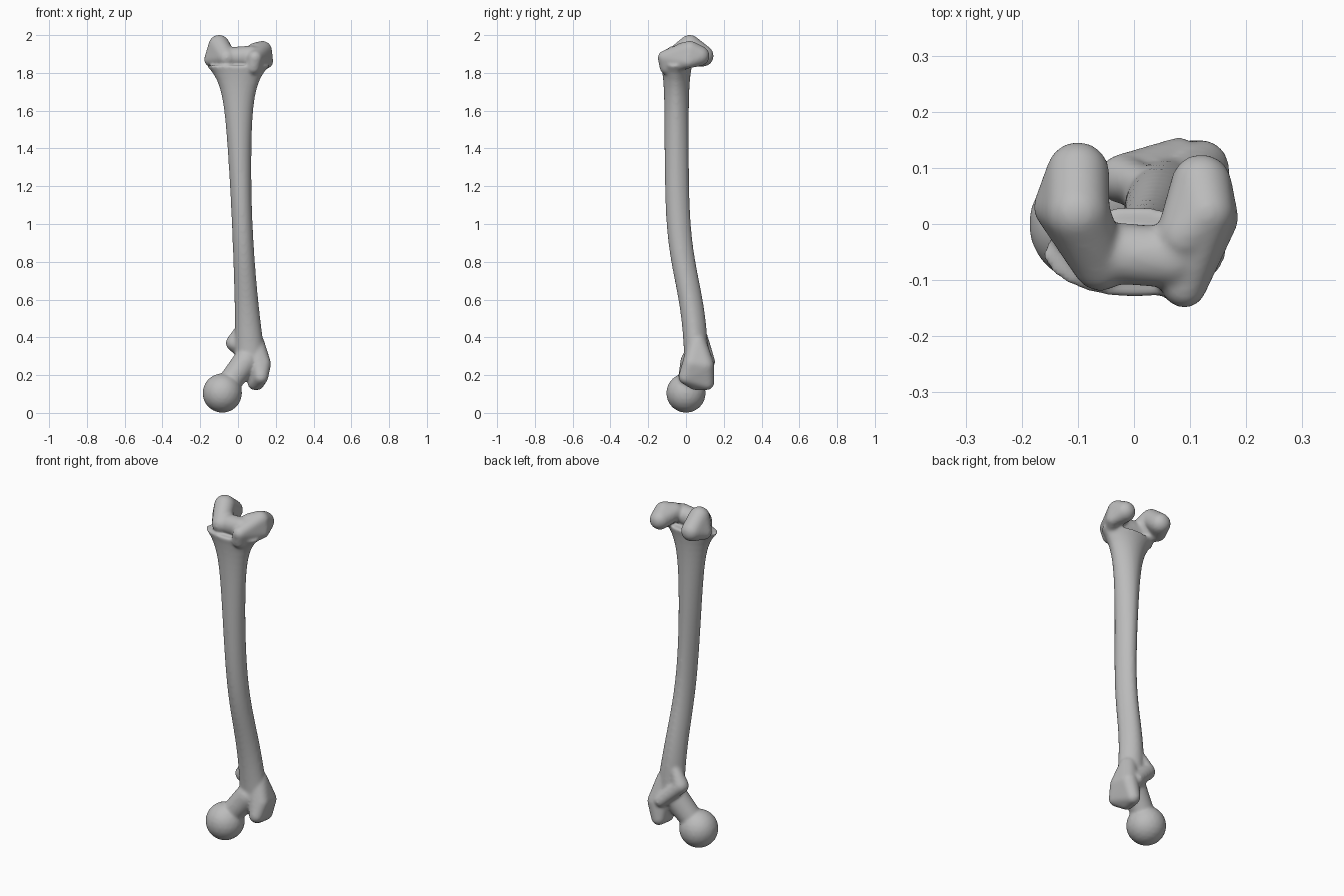
import bpy, bmesh, math
from mathutils import Matrix

default_cube = bpy.data.objects.get("Cube")
if default_cube:
    bpy.data.objects.remove(default_cube, do_unlink=True)

bone_grey = bpy.data.materials.new("bone_grey")
bone_grey.use_nodes = True
grey = 0.5
bone_grey.diffuse_color = (grey, grey, grey, 1)
shader = bone_grey.node_tree.nodes["Principled BSDF"]
shader.inputs["Base Color"].default_value = bone_grey.diffuse_color

bone_mesh = bpy.data.meshes.new("thigh_bone")
bone_mesh.materials.append(bone_grey)
bone = bpy.data.objects.new("thigh_bone", bone_mesh)
bpy.context.collection.objects.link(bone)


def add_to_bone(part):
    """Append one closed part to the bone mesh."""
    part_mesh = bpy.data.meshes.new("part")
    part.to_mesh(part_mesh)
    part.free()
    whole = bmesh.new()
    whole.from_mesh(bone_mesh)
    whole.from_mesh(part_mesh)
    whole.to_mesh(bone_mesh)
    whole.free()
    bpy.data.meshes.remove(part_mesh)


def add_lobe(*balls):
    """Add a closed skin stretched round a set of balls (x, y, z, radius)."""
    part = bmesh.new()
    for x, y, z, radius in balls:
        bmesh.ops.create_icosphere(part, subdivisions=3, radius=radius,
                                   matrix=Matrix.Translation((x, y, z)))
    hull = bmesh.ops.convex_hull(part, input=part.verts)
    inner = {item for item in hull["geom_interior"] + hull["geom_unused"]
             if isinstance(item, bmesh.types.BMVert)}
    bmesh.ops.delete(part, geom=list(inner), context="VERTS")
    add_to_bone(part)


def shaft_section(z):
    """Centre and half sizes of the bowed shaft at a given height."""
    flare = math.exp((z - 1.83) / 0.08)
    centre_x = 0.09 * (1 - z / 2) ** 2
    centre_y = 0.11 / (1 + math.exp((z - 0.7) / 0.14)) - 0.05
    half_width = 0.055 + 0.05 * (z - 1) ** 2 + 0.07 * flare
    half_depth = 0.064 + 0.016 * flare
    return centre_x, centre_y, half_width, half_depth


def add_shaft(bottom, top, levels, sides):
    """Loft the shaft sections, with a soft ridge along the back."""
    part = bmesh.new()
    rings = []
    for level in range(levels + 1):
        z = bottom + (top - bottom) * level / levels
        centre_x, centre_y, half_width, half_depth = shaft_section(z)
        ring = []
        for side in range(sides):
            angle = math.tau * side / sides
            across, back = math.cos(angle), math.sin(angle)
            pinch = 1 - max(back, 0) / 8
            ring.append(part.verts.new((centre_x + half_width * across * pinch,
                                        centre_y + half_depth * back, z)))
        rings.append(ring)
    for lower, upper in zip(rings, rings[1:]):
        for side in range(sides):
            following = (side + 1) % sides
            part.faces.new((lower[side], lower[following],
                            upper[following], upper[side]))
    part.faces.new(reversed(rings[0]))
    part.faces.new(rings[-1])
    add_to_bone(part)


add_shaft(bottom=0.25, top=1.84, levels=40, sides=32)

# Ball head
add_lobe((-0.083, 0, 0.105, 0.105))

# Neck
add_lobe((-0.07, 0.01, 0.13, 0.06), (0.04, 0.04, 0.27, 0.07))

# Greater trochanter
add_lobe((0.13, 0.03, 0.26, 0.045), (0.12, 0.1, 0.25, 0.05),
         (0.12, 0, 0.19, 0.04), (0.1, 0.11, 0.16, 0.04),
         (0.09, 0.05, 0.16, 0.04), (0.09, 0.06, 0.37, 0.05))

# Lesser trochanter, and the crest joining it to the greater one
lesser_tip = (-0.02, 0.08, 0.37, 0.045)
add_lobe(lesser_tip, (0.02, 0.07, 0.45, 0.03))
add_lobe(lesser_tip, (0.08, 0.12, 0.27, 0.035))

# Inner condyle: wheel at the back, then its run to the front
inner_top = (-0.1, 0.02, 1.945, 0.057)
inner_side = (-0.14, 0.03, 1.87, 0.04)
add_lobe(inner_top, inner_side, (-0.1, 0.09, 1.89, 0.057))
add_lobe(inner_top, inner_side, (-0.06, -0.07, 1.88, 0.05))

# Outer condyle: wheel at the back, then the tall front ridge
outer_top = (0.13, 0.02, 1.92, 0.05)
outer_side = (0.15, 0.01, 1.86, 0.037)
add_lobe(outer_top, outer_side, (0.12, 0.07, 1.89, 0.055), (0.09, -0.02, 1.91, 0.05))
add_lobe(outer_top, outer_side, (0.09, -0.11, 1.88, 0.04), (0.08, -0.1, 1.83, 0.04))

# Knee groove web between the condyles
add_lobe((-0.06, -0.05, 1.88, 0.055), (0.07, -0.06, 1.89, 0.055))

# Fuse the parts into one softly blended surface
fuse = bone.modifiers.new("fuse", "REMESH")
fuse.mode = "VOXEL"
fuse.voxel_size = 0.007
fuse.use_smooth_shade = True
soften = bone.modifiers.new("soften", "SMOOTH")
soften.factor = 0.5
soften.iterations = 14
